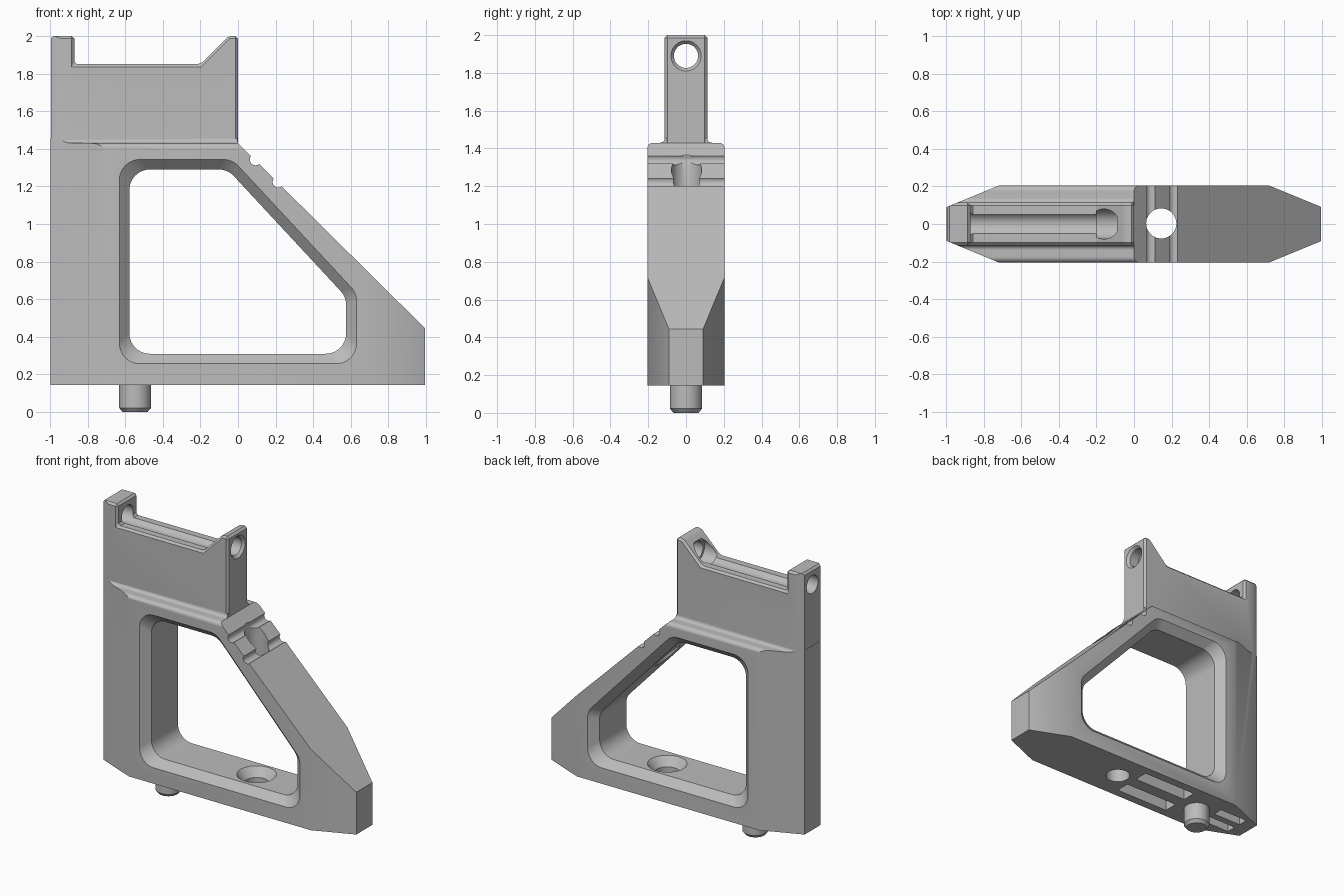
import bpy, bmesh
from math import sin, cos, tan, tau
from mathutils import Vector

if "Cube" in bpy.data.objects:
    bpy.data.objects.remove(bpy.data.objects["Cube"])

metal = bpy.data.materials.new("plain_grey")
metal.use_nodes = True
metal.diffuse_color = (0.5, 0.5, 0.5, 1)
metal.node_tree.nodes["Principled BSDF"].inputs["Base Color"].default_value = (0.5, 0.5, 0.5, 1)


def loft(name, rings):
    """Closed solid through rings that share one point count."""
    bm = bmesh.new()
    loops = [[bm.verts.new(p) for p in ring] for ring in rings]
    n = len(loops[0])
    for a, b in zip(loops, loops[1:]):
        for i in range(n):
            j = (i + 1) % n
            bm.faces.new((a[i], a[j], b[j], b[i]))
    bm.faces.new(loops[0])
    bm.faces.new(loops[-1])
    bmesh.ops.recalc_face_normals(bm, faces=bm.faces)
    mesh = bpy.data.meshes.new(name)
    bm.to_mesh(mesh)
    bm.free()
    mesh.materials.append(metal)
    ob = bpy.data.objects.new(name, mesh)
    bpy.context.collection.objects.link(ob)
    return ob


def place(p, axis, d):
    """Lift a 2D point to 3D at distance d along the axis."""
    a, b = p
    return {"x": (d, a, b), "y": (a, d, b), "z": (a, b, d)}[axis]


def prism(name, pts, axis, lo, hi):
    return loft(name, [[place(p, axis, d) for p in pts] for d in (lo, hi)])


def lathe(name, axis, center, steps, n=48):
    """Round solid; steps are (distance, radius) pairs."""
    ca, cb = center
    return loft(name, [[place((ca + r * cos(tau * i / n), cb + r * sin(tau * i / n)), axis, d)
                        for i in range(n)] for d, r in steps])


def box(name, x, y, z):
    return prism(name, [(x[0], y[0]), (x[1], y[0]), (x[1], y[1]), (x[0], y[1])], "z", *z)


def rounded(pts, r, n=10):
    """Polygon with each corner replaced by an arc."""
    out = []
    for i, p in enumerate(pts):
        p = Vector(p)
        d1 = (Vector(pts[i - 1]) - p).normalized()
        d2 = (Vector(pts[(i + 1) % len(pts)]) - p).normalized()
        half = d1.angle(d2) / 2
        c = p + (d1 + d2).normalized() * r / sin(half)
        a = (p + d1 * r / tan(half) - c).normalized()
        b = (p + d2 * r / tan(half) - c).normalized()
        for k in range(n + 1):
            t = k / n
            angle = a.angle(b)
            arm = (a * sin((1 - t) * angle) + b * sin(t * angle)) / sin(angle)
            out.append(tuple(c + arm * r))
    return out


def apply(ob, mod):
    bpy.context.view_layer.objects.active = ob
    bpy.ops.object.modifier_apply(modifier=mod.name)


def boolean(ob, tool, op="DIFFERENCE"):
    mod = ob.modifiers.new("join", "BOOLEAN")
    mod.operation, mod.object, mod.solver = op, tool, "EXACT"
    apply(ob, mod)
    bpy.data.objects.remove(tool)


def finish(ob):
    bpy.ops.object.select_all(action="DESELECT")
    ob.select_set(True)
    bpy.context.view_layer.objects.active = ob
    bpy.ops.object.shade_smooth_by_angle(angle=0.5)
    mod = ob.modifiers.new("even_normals", "WEIGHTED_NORMAL")
    mod.keep_sharp = True


BASE, SHOULDER, HALF, NECK = 0.144, 1.43, 0.205, 0.113

# Sloped frame silhouette
frame = prism("frame", [(-1.1, BASE), (0.995, BASE), (0.995, 0.445), (0, SHOULDER),
                        (-0.01, 1.5), (-1.1, 1.5)], "y", -0.3, 0.3)

# Cross-section: rounded shoulders and a small cove up to the neck
side = [(HALF, 0)]
side += [(HALF - 0.03 + 0.03 * cos(tau * k / 24), SHOULDER - 0.03 + 0.03 * sin(tau * k / 24))
         for k in range(7)]
side += [(NECK + 0.025 - 0.025 * sin(tau * k / 24), SHOULDER + 0.025 - 0.025 * cos(tau * k / 24))
         for k in range(7)]
section = side + [(-y, z) for y, z in reversed(side)]
boolean(frame, prism("section", section, "x", -1.3, 1.3), "INTERSECT")

# Upper block with a raised post at each end
block = prism("block", [(-0.995, 1.3), (0, 1.3), (0, 2), (-0.05, 2), (-0.2, 1.85),
                        (-0.87, 1.85), (-0.87, 2), (-0.995, 2)], "y", -NECK, NECK)
bevel = block.modifiers.new("edge", "BEVEL")
bevel.width, bevel.segments, bevel.limit_method = 0.014, 1, "ANGLE"
apply(block, bevel)
boolean(frame, block, "UNION")

# Tapered ends in plan
end = [(0.715, -0.206), (0.997, -0.09), (0.997, 0.09), (0.715, 0.206)]
plan = end + [(-x, -y) for x, y in end]
boolean(frame, prism("plan", plan, "z", -0.5, 2.5), "INTERSECT")

# Window with chamfered rims
outer = rounded([(-0.632, 0.256), (0.632, 0.256), (0.632, 0.632),
                 (-0.03, 1.344), (-0.632, 1.344)], 0.11)
inner = rounded([(-0.578, 0.31), (0.575, 0.31), (0.575, 0.612),
                 (-0.055, 1.29), (-0.578, 1.29)], 0.11)
boolean(frame, loft("window", [[place(p, "y", d) for p in ring] for ring, d in
                               ((outer, -0.206), (inner, -0.15), (inner, 0.15), (outer, 0.206))]))

# Grooves across the slope
for x, z in ((0.093, 1.342), (0.214, 1.224)):
    boolean(frame, lathe("groove", "y", (x, z), [(-0.4, 0.03), (0.4, 0.03)], 24))

# Vertical screw hole, countersunk above the bottom bar
boolean(frame, lathe("screw_hole", "z", (0.145, 0.003),
                     [(0, 0.08), (0.25, 0.08), (0.312, 0.13), (0.33, 0.13), (0.34, 0.08), (1.8, 0.08)]))

# Long bore through the posts, forming the trough between them
boolean(frame, lathe("bore", "x", (0, 1.89),
                     [(-1.1, 0.064), (-0.2, 0.064), (-0.199, 0.08), (-0.09, 0.08),
                      (-0.089, 0.064), (-0.018, 0.064), (0.002, 0.082), (0.1, 0.082)]))

# Pockets in the underside
for s in (-1, 1):
    for x0, x1, y0, y1 in ((-0.4, 0.02, 0.045, 0.145), (-0.9, -0.68, 0.025, 0.095)):
        boolean(frame, box("pocket", (x0, x1), sorted((s * y0, s * y1)), (0, BASE + 0.08)))
finish(frame)

# Locating peg under the base
peg = lathe("peg", "z", (-0.547, 0), [(0, 0.066), (0.022, 0.085), (BASE + 0.02, 0.085)])
finish(peg)
